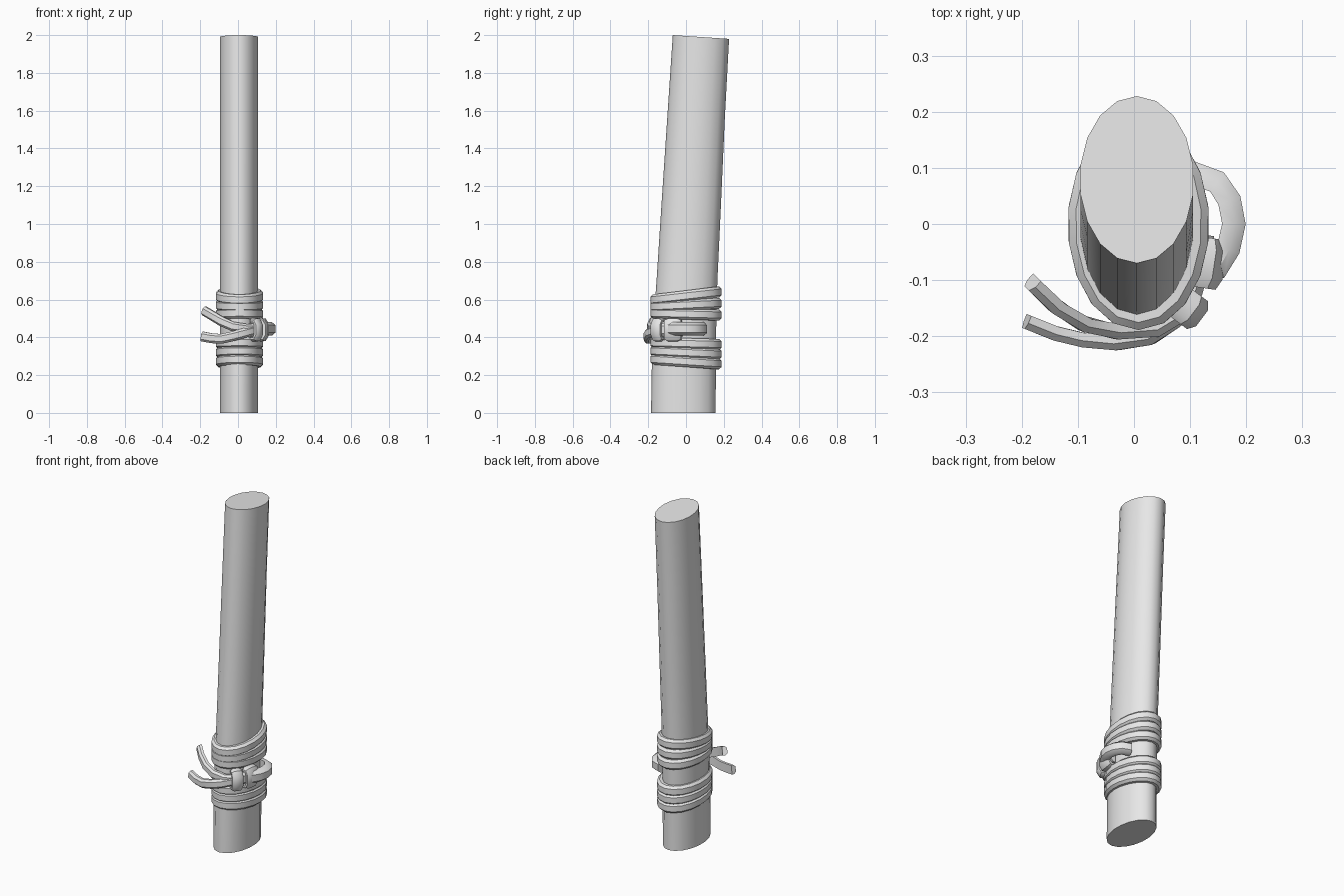
import bpy, bmesh
from math import sin, cos, pi, radians
from mathutils import Vector

cube = bpy.data.objects.get("Cube")
if cube:
    bpy.data.objects.remove(cube, do_unlink=True)

GREY = (0.8, 0.8, 0.8, 1)
mat = bpy.data.materials.new("plain grey")
mat.use_nodes = True
mat.diffuse_color = GREY
mat.node_tree.nodes["Principled BSDF"].inputs["Base Color"].default_value = GREY

UP = Vector((0, 0, 1))
SIDES = 18
# Strap cross-section: (across the width, outward), flat inside and domed outside
STRAP = [(-.5, -.5), (-.5, .05), (-.28, .5), (.28, .5), (.5, .05), (.5, -.5)]


def loft(name, rings, closed=False):
    """Skin a list of equal point rings, capping the ends unless closed."""
    bm = bmesh.new()
    loops = [[bm.verts.new(p) for p in ring] for ring in rings]
    pairs = list(zip(loops, loops[1:]))
    if closed:
        pairs.append((loops[-1], loops[0]))
    else:
        bm.faces.new(loops[0])
        bm.faces.new(loops[-1])
    n = len(loops[0])
    for a, b in pairs:
        for i in range(n):
            j = (i + 1) % n
            bm.faces.new((a[i], a[j], b[j], b[i]))
    bmesh.ops.recalc_face_normals(bm, faces=bm.faces)
    mesh = bpy.data.meshes.new(name)
    bm.to_mesh(mesh)
    bm.free()
    obj = bpy.data.objects.new(name, mesh)
    bpy.context.collection.objects.link(obj)
    mesh.materials.append(mat)
    bpy.ops.object.select_all(action='DESELECT')
    obj.select_set(True)
    bpy.context.view_layer.objects.active = obj
    bpy.ops.object.shade_smooth_by_angle(angle=radians(40))
    return obj


def strap(name, path, width, thick, across=UP, closed=False):
    """Sweep the strap section along a path."""
    pts = [Vector(p) for p in path]
    n = len(pts)
    rings = []
    for i, p in enumerate(pts):
        before = pts[i - 1] if closed or i else p
        after = pts[(i + 1) % n] if closed or i < n - 1 else p
        tangent = (after - before).normalized()
        side = (across - tangent * across.dot(tangent)).normalized()
        out = tangent.cross(side)
        rings.append([p + side * (u * width) + out * (v * thick) for u, v in STRAP])
    return loft(name, rings, closed)


# Leaning oval handle: height, front edge, back edge
stations = [(0, -.185, .157), (.25, -.181, .158), (.45, -.174, .16),
            (.7, -.156, .166), (1.1, -.13, .185), (1.55, -.10, .205), (1.99, -.07, .228)]
rings = []
for z, front, back in stations:
    ring = []
    for k in range(SIDES):
        a = 2 * pi * (k + .5) / SIDES
        tilt = -.01 * sin(a) if z > 1.9 else 0
        ring.append((.005 + .102 * cos(a),
                     (front + back) / 2 + (back - front) / 2 * sin(a), z + tilt))
    rings.append(ring)
loft("handle", rings)

# Two groups of three tilted wraps: front height, back height
wraps = {"lower_wrap": [(.284, .260), (.328, .311), (.372, .362)],
         "upper_wrap": [(.528, .518), (.562, .580), (.598, .640)]}
for name, bands in wraps.items():
    for i, (front, back) in enumerate(bands):
        path = []
        for k in range(SIDES):
            a = 2 * pi * (k + .5) / SIDES
            path.append((.008 + .111 * cos(a), .174 * sin(a),
                         (front + back) / 2 + (back - front) / 2 * sin(a)))
        strap(f"{name}_{i + 1}", path, .058, .03, closed=True)

# Loose tails sweeping across the front, from free end to knot
strap("upper_tail", [(-.182, -.105, .54), (-.14, -.146, .515), (-.09, -.178, .485),
                     (-.03, -.192, .458), (.04, -.188, .447), (.095, -.155, .445)], .05, .027)
strap("lower_tail", [(-.192, -.174, .405), (-.14, -.195, .395), (-.09, -.207, .392),
                     (-.03, -.212, .405), (.03, -.202, .422), (.075, -.172, .435),
                     (.105, -.14, .44)], .052, .026)

# Short run of strap beneath the knot
strap("knot_base", [(.07, -.165, .44), (.108, -.12, .44),
                    (.124, -.06, .44), (.128, -.02, .44)], .07, .03)

# Bow loop on the side
strap("bow_loop", [(.125, -.07, .445), (.15, -.078, .445), (.168, -.045, .445),
                   (.178, 0, .445), (.17, .042, .445), (.148, .075, .445),
                   (.1, .092, .445)], .07, .042)

# Vertical bands that cinch the knot
for name, x, y, direction, width in (("knot_front", .098, -.151, (.6, .8, 0), .062),
                                     ("knot_side", .133, -.07, (.15, 1, 0), .09)):
    along = Vector(direction).normalized()
    out = along.cross(UP)
    centre = Vector((x, y, .44))
    arch = [(-.02, .052), (.004, .05), (.018, .026), (.018, -.026), (.004, -.05), (-.02, -.052)]
    strap(name, [centre + out * d + UP * h for d, h in arch], width, .022, along)
